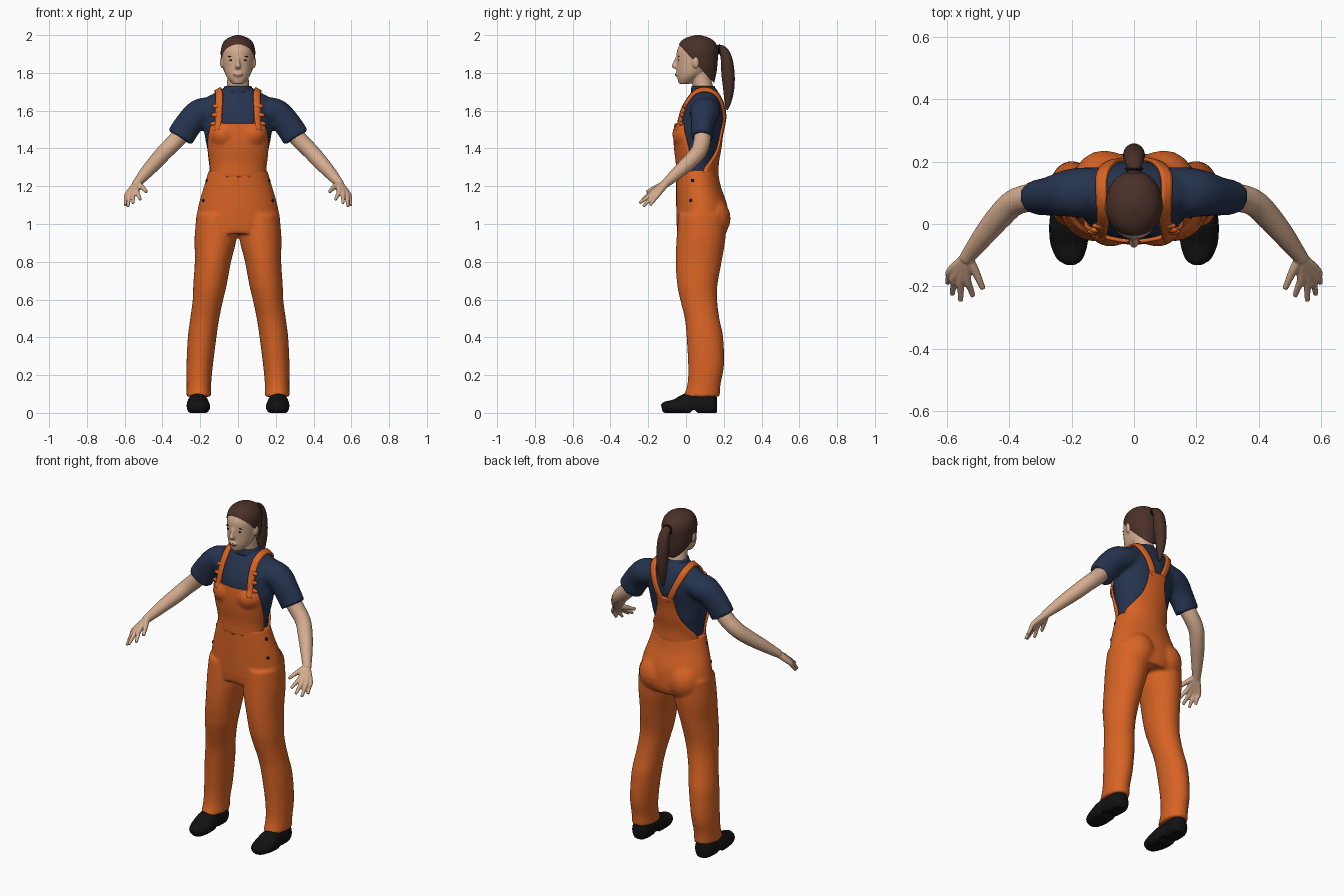
import bpy, bmesh, math
from mathutils import Vector, Matrix
from mathutils.bvhtree import BVHTree

if "Cube" in bpy.data.objects:
    bpy.data.objects.remove(bpy.data.objects["Cube"])


def material(name, rgb):
    m = bpy.data.materials.new(name)
    m.diffuse_color = (*rgb, 1)
    m.use_nodes = True
    m.node_tree.nodes["Principled BSDF"].inputs["Base Color"].default_value = m.diffuse_color
    return m


ORANGE = material("orange_cloth", (0.68, 0.125, 0.018))
NAVY = material("navy_cloth", (0.019, 0.034, 0.078))
SKIN = material("skin", (0.66, 0.41, 0.27))
HAIR = material("brown_hair", (0.068, 0.030, 0.021))
BLACK = material("black", (0.006, 0.006, 0.006))
LIP = material("lips", (0.45, 0.22, 0.16))


def catmull(rows, k=4):
    """Smoothly resample a list of equal-length number tuples."""
    out = []
    for i in range(len(rows) - 1):
        a, b, c, d = (rows[max(i - 1, 0)], rows[i], rows[i + 1], rows[min(i + 2, len(rows) - 1)])
        for j in range(k):
            t = j / k
            out.append([0.5 * (2 * q + (r - p) * t + (2 * p - 5 * q + 4 * r - s) * t * t
                               + (3 * q - p - 3 * r + s) * t ** 3) for p, q, r, s in zip(a, b, c, d)])
    return out + [list(rows[-1])]


def loft(bm, rows, n=28, level=False, k=4):
    """Closed tube through rows of (x, y, z, rx, ry); level keeps rings horizontal."""
    rows = catmull(rows, k)
    rings = []
    for i, (x, y, z, rx, ry) in enumerate(rows):
        u, v = Vector((1, 0, 0)), Vector((0, 1, 0))
        if not level:
            t = (Vector(rows[min(i + 1, len(rows) - 1)][:3]) - Vector(rows[max(i - 1, 0)][:3])).normalized()
            u = (u - t * t.x).normalized()
            v = t.cross(u)
        rings.append([bm.verts.new(Vector((x, y, z)) + u * (rx * math.cos(a)) + v * (ry * math.sin(a)))
                      for a in (2 * math.pi * j / n for j in range(n))])
    for a, b in zip(rings, rings[1:]):
        for j in range(n):
            bm.faces.new((a[j], a[(j + 1) % n], b[(j + 1) % n], b[j]))
    bm.faces.new(rings[0])
    bm.faces.new(rings[-1])


def ball(bm, loc, size, rot=None):
    m = Matrix.Translation(loc) @ (rot or Matrix()) @ Matrix.Diagonal((*size, 1))
    bmesh.ops.create_uvsphere(bm, u_segments=16, v_segments=10, radius=1, matrix=m)


def finish(name, bm, mat, voxel=0, smooth=3, thick=0):
    bmesh.ops.recalc_face_normals(bm, faces=bm.faces)
    me = bpy.data.meshes.new(name)
    bm.to_mesh(me)
    bm.free()
    me.materials.append(mat)
    me.polygons.foreach_set("use_smooth", [True] * len(me.polygons))
    ob = bpy.data.objects.new(name, me)
    bpy.context.collection.objects.link(ob)
    if voxel:
        r = ob.modifiers.new("blend", 'REMESH')
        r.mode, r.voxel_size, r.use_smooth_shade = 'VOXEL', voxel, True
        s = ob.modifiers.new("soften", 'SMOOTH')
        s.factor, s.iterations = 0.5, smooth
    if thick:
        s = ob.modifiers.new("thickness", 'SOLIDIFY')
        s.thickness, s.offset = thick, 0
    return ob


def surface(ob):
    bpy.context.view_layer.update()
    return BVHTree.FromObject(ob, bpy.context.evaluated_depsgraph_get())


def grid(bm, rows):
    vs = [[bm.verts.new(p) for p in r] for r in rows]
    for a, b in zip(vs, vs[1:]):
        for j in range(len(a) - 1):
            bm.faces.new((a[j], a[j + 1], b[j + 1], b[j]))


# Shirt: torso, bust and sleeves blended together
bm = bmesh.new()
loft(bm, [(0, cy, z, rx, ry) for z, cy, rx, ry in (
    (1.24, .06, .14, .10), (1.32, .06, .145, .10), (1.40, .062, .163, .112), (1.48, .066, .178, .118),
    (1.56, .08, .182, .122), (1.62, .09, .19, .108), (1.67, .098, .165, .085),
    (1.70, .10, .11, .070), (1.725, .092, .07, .060))], n=48, level=True)
for s in (1, -1):
    ball(bm, (s * .075, .0, 1.475), (.065, .06, .06))
    loft(bm, [(s * .12, .1, 1.60, .072, .085), (s * .20, .1, 1.59, .074, .078),
              (s * .26, .09, 1.53, .073, .064), (s * .308, .085, 1.457, .074, .056)])
shirt = finish("shirt", bm, NAVY, .010, 3)

# Trousers: pelvis, seat and legs blended together
bm = bmesh.new()
loft(bm, [(0, cy, z, rx, ry) for z, cy, rx, ry in (
    (1.285, .058, .155, .110), (1.20, .066, .18, .118), (1.10, .083, .209, .135),
    (1.0, .088, .223, .138), (.95, .084, .215, .128))], n=48, level=True)
for s in (1, -1):
    ball(bm, (s * .095, .14, 1.03), (.10, .097, .11))
    loft(bm, [(s * cx, cy, z, rx, ry) for z, cx, cy, rx, ry in (
        (1.05, .115, .085, .105, .125), (.93, .118, .08, .112, .13), (.80, .133, .067, .096, .122),
        (.68, .148, .06, .089, .107), (.60, .159, .067, .081, .098), (.50, .176, .085, .077, .092),
        (.40, .19, .10, .076, .097), (.25, .203, .106, .070, .095), (.15, .207, .095, .065, .088),
        (.085, .207, .082, .066, .098))], level=True)
trousers = finish("trousers", bm, ORANGE, .010, 4)

# Bib panels laid over the shirt, front and back
skin_of = surface(shirt)


def lay(x, y, z, side=0, lift=.008):
    hit = None
    if side:
        hit = skin_of.ray_cast(Vector((x, side, z)), Vector((0, -side, 0)))
    if not hit or hit[0] is None:
        hit = skin_of.find_nearest(Vector((x, y, z)))
    return hit[0] + hit[1] * lift


for name, side, prof in (
        ("bib_front", -1, ((1.25, .137), (1.31, .139), (1.38, .148), (1.45, .150), (1.50, .142), (1.53, .132))),
        ("bib_back", 1, ((1.25, .137), (1.30, .132), (1.34, .112), (1.40, .078), (1.47, .056), (1.53, .054)))):
    bm = bmesh.new()
    grid(bm, [[lay(w * (j / 12 - 1), .06, z, side) for j in range(25)] for z, w in catmull(prof, 5)])
    finish(name, bm, ORANGE, thick=.012)

# Shoulder straps with gathered buckles
for s in (1, -1):
    path = catmull([(.118, -.06, 1.50), (.106, -.03, 1.59), (.101, .02, 1.68), (.103, .09, 1.71),
                    (.098, .16, 1.68), (.07, .22, 1.60), (.030, .22, 1.50)], 6)
    bm = bmesh.new()
    grid(bm, [[lay(s * (x + d), y, z) for d in (-.020, -.007, .007, .020)] for x, y, z in path])
    finish("strap", bm, ORANGE, thick=.012)
    bm = bmesh.new()
    for x, z in ((.118, 1.53), (.112, 1.575), (.106, 1.62)):
        ball(bm, lay(s * x, -.06, z, -1), (.027, .010, .013))
    finish("strap_buckle", bm, ORANGE)

# Side buttons
hip = surface(trousers)
bm = bmesh.new()
for s in (1, -1):
    for x, y, z in ((.165, .035, 1.23), (.19, .02, 1.125)):
        p, nrm = hip.find_nearest(Vector((s * x, y, z)))[:2]
        ball(bm, p, (.009, .009, .005), nrm.to_track_quat('Z', 'Y').to_matrix().to_4x4())
finish("side_buttons", bm, BLACK)

# Arms with hands and fingers
FINGERS = (((.588, -.150, 1.155), (.598, -.190, 1.100)), ((.575, -.168, 1.157), (.583, -.227, 1.092)),
           ((.556, -.178, 1.162), (.556, -.247, 1.110)), ((.536, -.176, 1.172), (.516, -.232, 1.128)))
for s in (1, -1):
    bm = bmesh.new()
    loft(bm, [(s * x, y, z, r, r) for x, y, z, r in (
        (.27, .088, 1.51, .046), (.33, .085, 1.44, .045), (.385, .068, 1.385, .043), (.43, .025, 1.335, .041),
        (.48, -.035, 1.28, .035), (.53, -.10, 1.222, .025), (.54, -.115, 1.21, .023))], n=20)
    wrist = (.536, -.108, 1.213)
    for knuckle, tip in FINGERS:
        mid = [(a + b) / 2 for a, b in zip(knuckle, tip)]
        loft(bm, [(s * p[0], p[1], p[2], r, r) for p, r in (
            (wrist, .020), (knuckle, .014), (mid, .011), (tip, .008))], n=10)
    loft(bm, [(s * x, y, z, r, r) for x, y, z, r in (
        (.533, -.11, 1.215, .018), (.508, -.155, 1.195, .014), (.484, -.208, 1.170, .009))], n=10)
    finish("arm", bm, SKIN, .004, 2)

# Head, neck, nose and ears
bm = bmesh.new()
loft(bm, [(0, cy, z, rx, ry) for z, cy, rx, ry in (
    (1.742, -.008, .028, .030), (1.77, .010, .054, .055), (1.80, .03, .070, .079), (1.84, .046, .079, .096),
    (1.88, .054, .084, .104), (1.92, .058, .084, .105), (1.96, .06, .070, .085), (1.985, .06, .042, .052))],
     n=32, level=True)
loft(bm, [(0, .098, 1.68, .064, .055), (0, .085, 1.75, .058, .053), (0, .07, 1.82, .055, .05)], level=True)
loft(bm, [(0, -.045, 1.885, .008, .010), (0, -.055, 1.855, .010, .013), (0, -.060, 1.835, .015, .017),
          (0, -.052, 1.822, .011, .012)], n=12, level=True)
ball(bm, (0, -.048, 1.792), (.024, .009, .012))
for s in (1, -1):
    ball(bm, (s * .084, .052, 1.855), (.012, .018, .031))
head = finish("head", bm, SKIN, .005, 3)

# Painted face: eyes, brows and mouth
face = surface(head)


def patch(bm, x, z, w, h, tilt=0):
    p = face.ray_cast(Vector((x, -1, z)), Vector((0, 1, 0)))[0]
    ball(bm, p, (w, .003, h), Matrix.Rotation(tilt, 4, 'Y'))


bm = bmesh.new()
for s in (1, -1):
    patch(bm, s * .036, 1.868, .011, .004)
    patch(bm, s * .038, 1.888, .017, .0025, s * .12)
finish("eyes_and_brows", bm, BLACK)
bm = bmesh.new()
patch(bm, 0, 1.790, .024, .005)
finish("mouth", bm, LIP)

# Hair cap trimmed along a sloping hairline
bm = bmesh.new()
loft(bm, [(0, cy, z, rx, ry) for z, cy, rx, ry in (
    (1.75, .105, .045, .045), (1.80, .088, .070, .073), (1.84, .070, .085, .096), (1.88, .062, .090, .107),
    (1.92, .062, .091, .109), (1.96, .062, .079, .094), (1.985, .062, .052, .062), (2.0, .062, .012, .015))],
     n=40, level=True)
bmesh.ops.bisect_plane(bm, geom=bm.verts[:] + bm.edges[:] + bm.faces[:], plane_co=(0, -.03, 1.942),
                       plane_no=(0, 1.1, 1), clear_inner=True)
finish("hair", bm, HAIR)

# Ponytail and hair tie
bm = bmesh.new()
loft(bm, [(0, .15, 1.925, .018, .018), (0, .19, 1.925, .026, .022), (0, .213, 1.88, .033, .030),
          (0, .222, 1.80, .035, .035), (0, .226, 1.72, .029, .030), (0, .222, 1.65, .017, .019),
          (0, .216, 1.605, .005, .006)])
finish("ponytail", bm, HAIR)
bm = bmesh.new()
ball(bm, (0, .176, 1.925), (.031, .008, .028))
finish("hair_tie", bm, BLACK)

# Shirt collar
bm = bmesh.new()
loft(bm, [(0, .094, 1.695, .083, .069), (0, .092, 1.715, .077, .065), (0, .090, 1.73, .070, .061)], level=True)
finish("collar", bm, NAVY)

# Shoes: rounded lofts flattened on the ground with a raised arch
for s in (1, -1):
    bm = bmesh.new()
    loft(bm, [(s * x, y, z, rx, rz) for x, y, z, rx, rz in (
        (.205, -.128, .025, .018, .018), (.205, -.11, .028, .042, .032), (.208, -.06, .03, .060, .042),
        (.212, 0, .04, .060, .062), (.212, .06, .045, .052, .068), (.210, .12, .045, .052, .068),
        (.209, .15, .045, .044, .060), (.209, .163, .045, .025, .040))])
    for v in bm.verts:
        v.co.z = max(v.co.z, .014 if .02 < v.co.y < .06 else 0)
    finish("shoe", bm, BLACK)
